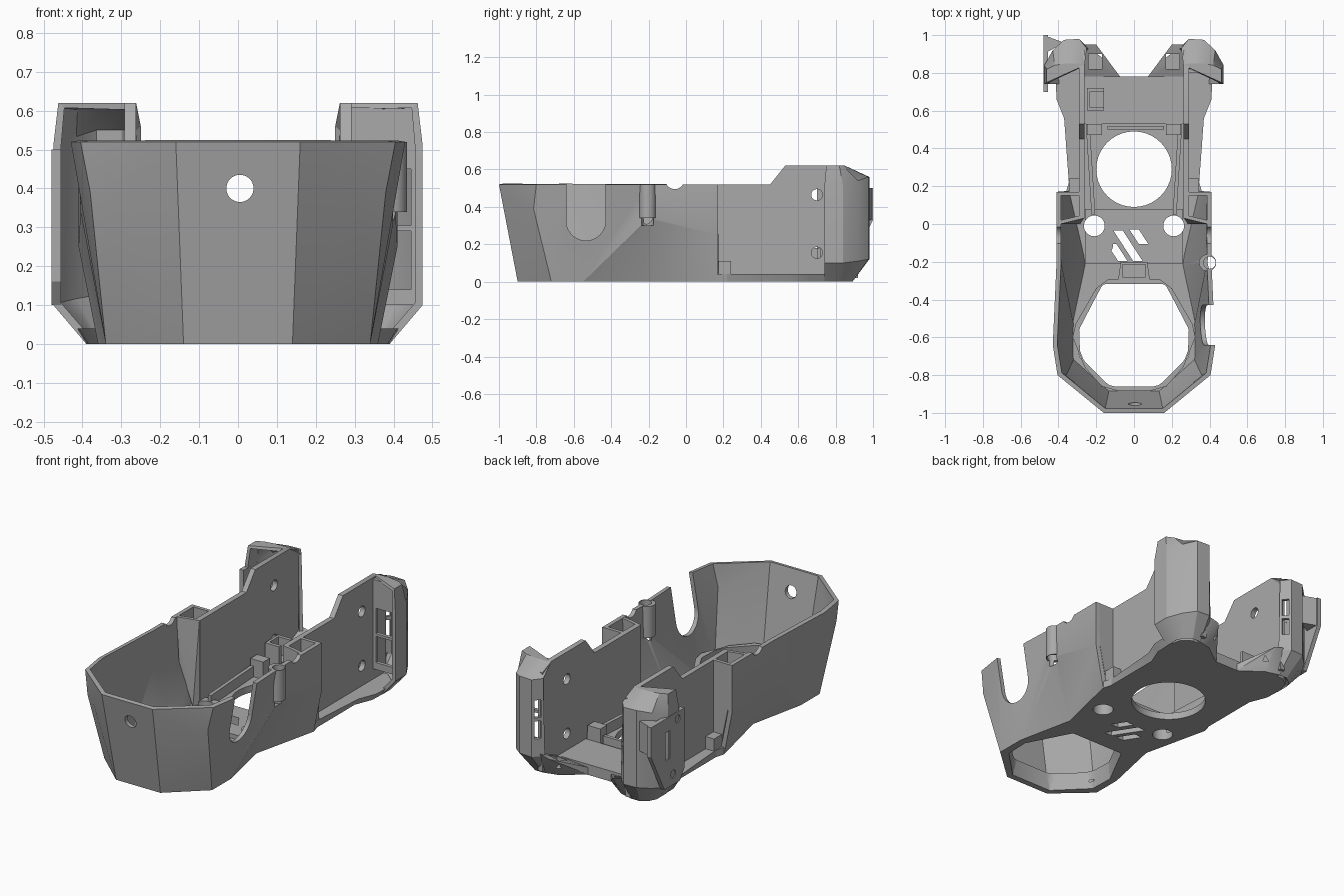
import bpy, bmesh, math
from mathutils import Matrix

if "Cube" in bpy.data.objects:
    bpy.data.objects.remove(bpy.data.objects["Cube"], do_unlink=True)

grey = bpy.data.materials.new("plain_grey")
grey.use_nodes = True
grey.diffuse_color = (0.4, 0.4, 0.4, 1)
grey.node_tree.nodes["Principled BSDF"].inputs["Base Color"].default_value = (0.4, 0.4, 0.4, 1)


def add(name, bm):
    mesh = bpy.data.meshes.new(name)
    bm.to_mesh(mesh)
    bm.free()
    mesh.materials.append(grey)
    ob = bpy.data.objects.new(name, mesh)
    bpy.context.scene.collection.objects.link(ob)
    return ob


def prism(name, outline, z0, z1, grow=0.0):
    """Extrude a flat outline upwards, optionally widening its rear sides at the top."""
    bm = bmesh.new()
    low = [bm.verts.new((x, y, z0)) for x, y in outline]
    high = [bm.verts.new((x + math.copysign(grow, x) * (y > 0.5 and abs(x) > 0.3), y, z1)) for x, y in outline]
    n = len(low)
    bm.faces.new(low[::-1])
    bm.faces.new(high)
    for i in range(n):
        j = (i + 1) % n
        bm.faces.new((low[i], low[j], high[j], high[i]))
    bmesh.ops.recalc_face_normals(bm, faces=bm.faces)
    return add(name, bm)


def hull(name, points):
    bm = bmesh.new()
    verts = [bm.verts.new(p) for p in points]
    bmesh.ops.convex_hull(bm, input=verts)
    bmesh.ops.dissolve_limit(bm, angle_limit=0.01, verts=bm.verts, edges=bm.edges)
    bmesh.ops.recalc_face_normals(bm, faces=bm.faces)
    return add(name, bm)


def box(name, x0, x1, y0, y1, z0, z1):
    return prism(name, [(x0, y0), (x1, y0), (x1, y1), (x0, y1)], z0, z1)


def rod(name, center, r, depth, axis="Z"):
    bm = bmesh.new()
    turn = {"X": Matrix.Rotation(math.pi / 2, 4, "Y"),
            "Y": Matrix.Rotation(math.pi / 2, 4, "X"), "Z": Matrix()}[axis]
    bmesh.ops.create_cone(bm, cap_ends=True, segments=40, radius1=r, radius2=r,
                          depth=depth, matrix=Matrix.Translation(center) @ turn)
    return add(name, bm)


def apply(ob, kind, **settings):
    mod = ob.modifiers.new(kind.title(), kind)
    for key, value in settings.items():
        setattr(mod, key, value)
    bpy.context.view_layer.objects.active = ob
    bpy.ops.object.modifier_apply(modifier=mod.name)


def cut(ob, *cutters):
    for cutter in cutters:
        cutter.hide_render = True
        apply(ob, "BOOLEAN", operation="DIFFERENCE", solver="EXACT", object=cutter)
        bpy.data.objects.remove(cutter, do_unlink=True)


def mirror(ob):
    apply(ob, "MIRROR", use_mirror_merge=False)


def both(half):
    """Close a half outline (front to back, x > 0) with its mirror image."""
    return half + [(-x, y) for x, y in reversed(half)]


# Front opening: a wide hexagon below that narrows to a rounded one
opening = both([(.05, -.85), (.13, -.83), (.19, -.785), (.22, -.74), (.265, -.62), (.27, -.575),
                (.26, -.53), (.2, -.42), (.17, -.365), (.14, -.34), (.08, -.33)])
mouth = both([(.13, -.865), (.295, -.7), (.3, -.56), (.17, -.31)])


def opening_cut():
    return hull("opening_cut", [(x, y, -.001) for x, y in mouth] + [(x, y, z) for z in (.08, .3) for x, y in opening])


# Base plate with openings
base = prism("base_plate", both([(.14, -.9), (.34, -.72), (.34, -.55), (.27, -.22), (.36, .17), (.345, .22),
                                 (.345, .56), (.385, .66), (.39, .78), (.07, .78)]), 0, .04, .025)


def base_cutters():
    cutters = [opening_cut(), rod("round_cut", (0, .29, 0), .2, .6)]
    for s in (-1, 1):
        cutters.append(rod("port_cut", (s * .21, -.01, 0), .055, .6))
    # slanted vent slots, given by lower left corner and height
    for x, y, h in ((-.035, -.195, .09), (.045, -.195, .16), (.075, -.105, .075)):
        lean = h * .65
        cutters.append(prism("vent_cut", [(x - .05, y), (x, y), (x - lean, y + h), (x - .05 - lean, y + h)], -.1, .3))
    return cutters


cut(base, *base_cutters())
panel = box("vent_panel", -.26, .26, -.21, .08, .03, .065)
cut(panel, *base_cutters())

# Raised rim around the front opening
rim = prism("opening_rim", both([(.08, -.885), (.17, -.86), (.26, -.76), (.325, -.6), (.31, -.53),
                                 (.2, -.34), (.14, -.295)]), .01, .1)
cut(rim, opening_cut())

# Faceted front cup, open at the back and pinched at the waist
low = [(.14, -.9, 0), (.34, -.72, 0), (.34, -.55, 0), (.27, -.22, 0), (.36, .17, 0)]
top = [(.16, -1, .52), (.405, -.8, .52), (.43, -.64, .52), (.41, -.2, .52), (.41, .17, .52)]
brow_in, brow_out = (.31, -.868, .39), (.38, -.815, .39)
apex = (.405, -.2, .34)
heel = (.41, .17, .25)
bm = bmesh.new()
for s in (1, -1):
    def face(*points):
        ring = [bm.verts.new((s * p[0], p[1], p[2])) for p in points]
        bm.faces.new(ring if s > 0 else ring[::-1])
    face((0, -.9, 0), low[0], top[0], (0, -1, .52))
    face(low[0], brow_in, top[0])
    face(low[0], low[1], brow_in)
    face(low[1], brow_out, brow_in)
    face(brow_in, brow_out, top[1])
    face(brow_in, top[1], top[0])
    face(low[1], low[2], top[2])
    face(low[1], top[2], brow_out)
    face(brow_out, top[2], top[1])
    face(low[2], apex, top[3])
    face(low[2], top[3], top[2])
    face(low[2], low[3], apex)
    face(low[3], heel, apex)
    face(low[3], low[4], heel)
    face(apex, heel, top[4], top[3])
bmesh.ops.remove_doubles(bm, verts=bm.verts, dist=.0005)
cup = add("front_cup", bm)
apply(cup, "SOLIDIFY", thickness=.024, offset=-1, use_even_offset=True)
cut(cup, rod("front_hole_cut", (.005, -.95, .4), .035, .4, "Y"),
    rod("side_notch_cut", (.42, -.535, .325), .105, .3, "X"),
    box("side_notch_top", .27, .6, -.64, -.43, .325, .7),
    rod("rim_notch_cut", (0, -.06, .545), .05, 2, "X"),
    rod("channel_cut", (.4, -.205, .45), .032, .3))

# Cable channel on the left wall
tube = rod("cable_channel", (.39, -.205, .43), .045, .18)
cut(tube, rod("channel_bore", (.4, -.205, .43), .032, .5))

# Upright walls with raised rear, seen from the side as one profile
profile = [(.03, .02), (.92, .02), (.92, .585), (.84, .62), (.53, .62), (.45, .52), (.03, .52)]
bm = bmesh.new()
side = bm.faces.new([bm.verts.new((.262, y, z)) for y, z in profile])
out = bmesh.ops.extrude_face_region(bm, geom=[side])["geom"]
bmesh.ops.translate(bm, vec=(.03, 0, 0), verts=[v for v in out if isinstance(v, bmesh.types.BMVert)])
bmesh.ops.recalc_face_normals(bm, faces=bm.faces)
walls = add("upright_walls", bm)
cut(walls, rod("upper_screw_cut", (.28, .7, .465), .03, .2, "X"),
    rod("lower_screw_cut", (.28, .7, .155), .03, .2, "X"))
mirror(walls)

# Pockets joining the cup to the upright walls, narrowing towards the floor
for name, y0, y1, foot, reach in (("pocket_back", .15, .15, .335, .4), ("pocket_front", .03, .0, .285, .388)):
    mirror(hull(name, [(x, y + d, z) for d in (0, .02) for x, y, z in
                       ((.265, y0, .03), (.265, y0, .52), (foot, y1, .03), (reach - .015, y1, .27), (reach, y1, .52))]))
mirror(box("pocket_foot", .29, .345, .16, .24, .03, .11))

# Rear corner shells: rows from floor to roof
rows = [
    [(.39, .74, .0), (.39, .82, 0), (.37, .86, 0), (.33, .89, 0), (.28, .89, 0), (.25, .87, 0)],
    [(.475, .74, .1), (.475, .84, .1), (.43, .92, .11), (.37, .975, .12), (.29, .98, .12), (.24, .93, .12)],
    [(.475, .74, .51), (.475, .84, .51), (.43, .92, .54), (.37, .975, .56), (.29, .98, .56), (.25, .93, .56)],
    [(.462, .75, .62), (.462, .82, .62), (.42, .84, .62), (.36, .85, .62), (.29, .85, .62), (.262, .84, .62)],
]
bm = bmesh.new()
grid = [[bm.verts.new(p) for p in row] for row in rows]
for a, b in zip(grid, grid[1:]):
    for i in range(len(a) - 1):
        bm.faces.new((a[i], a[i + 1], b[i + 1], b[i]))
bm.faces.new(grid[-1])
corner = add("rear_corners", bm)
apply(corner, "SOLIDIFY", thickness=.02, offset=-1)
for z in (.22, .34):
    slot = box("corner_slot_cut", -.06, .06, -.018, .018, z, z + .1)
    slot.matrix_world = Matrix.Translation((.268, .955, 0)) @ Matrix.Rotation(math.radians(135), 4, "Z")
    bpy.context.view_layer.update()
    cut(corner, slot)
mirror(corner)

# Left corner front plate with its windows
front_plate = box("left_corner_plate", .28, .458, .8, .82, .1, .61)
cut(front_plate, box("lower_window_cut", .31, .445, .7, .9, .14, .29),
    box("upper_window_cut", .31, .445, .7, .9, .305, .45))

# Rear wings rising from the floor
wing = hull("rear_wings", [(.07, .775, 0), (.28, .775, 0), (.28, .89, 0), (.2, .87, 0),
                           (.07, .775, .04), (.28, .775, .06), (.28, .95, .14), (.2, .95, .12)])
cut(wing, box("wing_pocket", .17, .24, .82, .9, .05, .3))
mirror(wing)
mirror(hull("corner_floor", [(x, y, z) for z, g in ((0, 0), (.04, .025))
                             for x, y in ((.26, .77), (.385 + g, .77), (.37 + g, .83), (.32, .87 + g), (.26, .87 + g))]))

# Right side bracket plate with slot and screw holes
plate = hull("side_bracket", [(x, y, z) for x in (-.48, -.455) for y, z in
                              ((.74, .1), (.7, .16), (.7, .5), (1, .5), (1, .33), (.88, .1))])
cut(plate, box("bracket_slot_cut", -.6, -.4, .83, .87, .26, .42),
    rod("bracket_hole_cut", (-.47, .76, .46), .022, .3, "X"),
    rod("bracket_hole_cut", (-.47, .8, .16), .022, .3, "X"))
hull("bracket_web", [(x, y, z) for z in (.33, .5) for x, y in ((-.478, 1), (-.478, .9), (-.37, .96))])

# Interior ribs, rails and bosses
box("rear_floor_panel", -.265, .265, .53, .78, .03, .06)
box("cross_bar", -.14, .16, .5, .52, .03, .1)
mirror(prism("floor_rails", [(.205, .05), (.225, .05), (.255, .53), (.235, .53)], .03, .1))
mirror(box("rail_brackets", .17, .25, .47, .53, .03, .14))
mirror(rod("magnet_bosses", (.16, -.11, .06), .05, .02))
boss = box("cable_boss", -.25, -.16, .6, .72, .05, .18)
cut(boss, box("boss_cut", -.235, -.14, .62, .7, .08, .3))
bridge = prism("front_bridge", [(-.085, -.3), (.085, -.3), (.07, -.2), (-.07, -.2)], .03, .1)
cut(bridge, box("bridge_cut", -.06, .06, -.28, -.215, .05, .3))

# Shading
for ob in [o for o in bpy.context.scene.objects if o.type == "MESH"]:
    bpy.ops.object.select_all(action="DESELECT")
    ob.select_set(True)
    bpy.context.view_layer.objects.active = ob
    bpy.ops.object.shade_smooth_by_angle(angle=math.radians(25))
